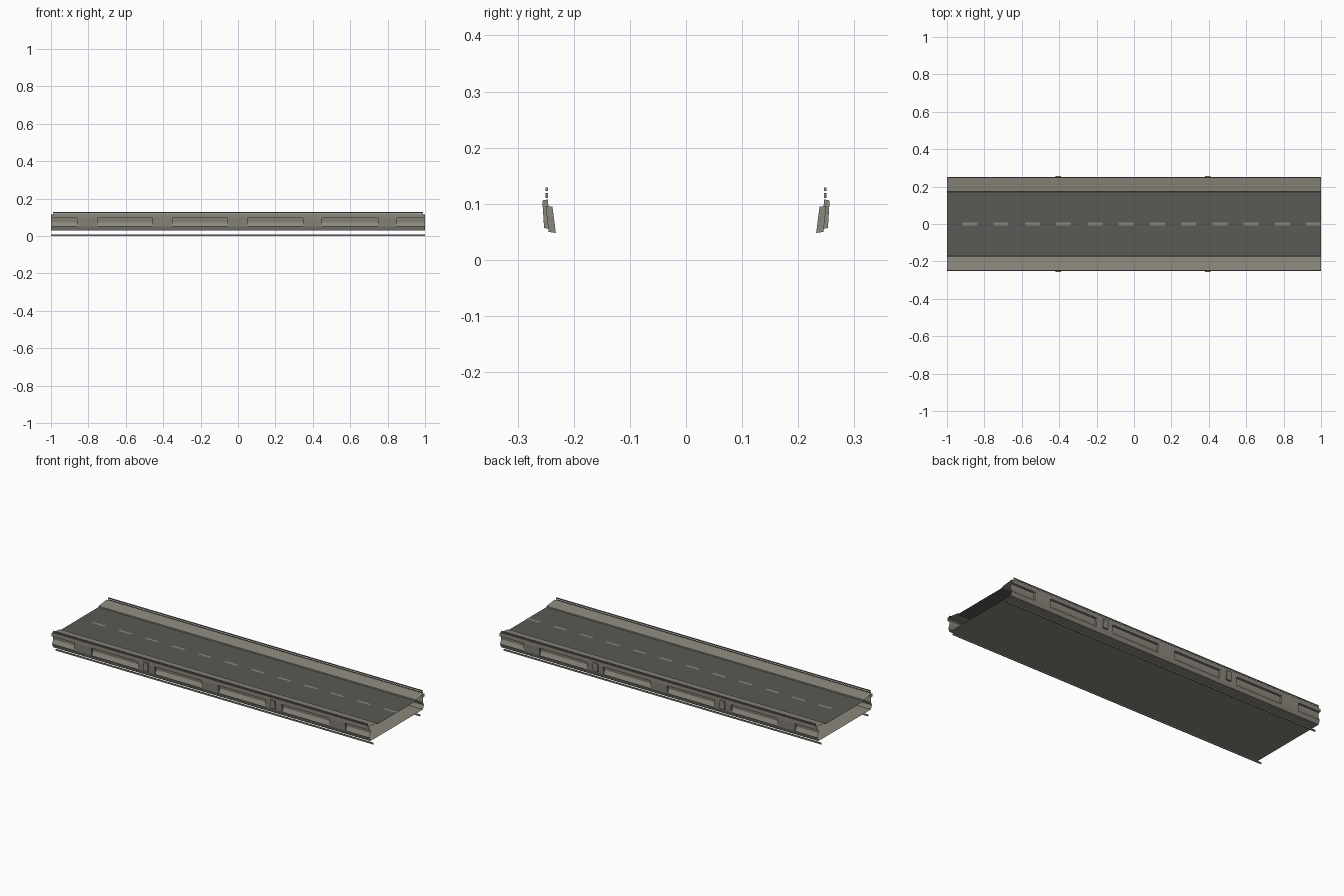
import bpy, bmesh

if "Cube" in bpy.data.objects:
    bpy.data.objects.remove(bpy.data.objects["Cube"])

def material(name, rgb):
    m = bpy.data.materials.new(name)
    m.diffuse_color = (*rgb, 1)
    m.use_nodes = True
    m.node_tree.nodes["Principled BSDF"].inputs["Base Color"].default_value = m.diffuse_color
    return m

concrete = material("warm grey concrete", (0.26, 0.245, 0.205))
asphalt = material("dark grey asphalt", (0.10, 0.10, 0.09))

def make(name, quads, mat):
    """Object from quads, each a tuple of corner points."""
    bm = bmesh.new()
    for q in quads:
        bm.faces.new([bm.verts.new(p) for p in q])
    bmesh.ops.remove_doubles(bm, verts=bm.verts, dist=1e-5)
    me = bpy.data.meshes.new(name)
    bm.to_mesh(me)
    bm.free()
    me.materials.append(mat)
    ob = bpy.data.objects.new(name, me)
    bpy.context.collection.objects.link(ob)
    return ob

def strip(profile, x0, x1, s=1):
    """Extrude an open (y, z) profile along x; s=-1 mirrors it to the front."""
    out = []
    for (ya, za), (yb, zb) in zip(profile, profile[1:]):
        q = [(x0, s*ya, za), (x0, s*yb, zb), (x1, s*yb, zb), (x1, s*ya, za)]
        out.append(q if s > 0 else q[::-1])
    return out

def prism(profile, x0, x1, s=1):
    """Closed four-sided bar along x."""
    out = strip(profile + profile[:1], x0, x1, s)
    a = [(x0, s*y, z) for y, z in profile]
    b = [(x1, s*y, z) for y, z in profile]
    out += [a[::-1], b] if s > 0 else [a, b[::-1]]
    return out

def box(y0, y1, z0, z1):
    """Rectangular cross-section."""
    return [(y0, z1), (y1, z1), (y1, z0), (y0, z0)]

# cross-sections, listed from the kerb outwards and down
top = [(0.172, 0.1), (0.173, 0.106), (0.246, 0.115), (0.25, 0.112), (0.25, 0.096)]
cheek = [(0.25, 0.096), (0.238, 0.095), (0.232, 0.048), (0.245, 0.05)]
recess = [(0.25, 0.096), (0.238, 0.095), (0.235, 0.073), (0.245, 0.05)]
solid = [recess[0], recess[3]]
lower = [(0.245, 0.05), (0.236, 0.028)]
rib = [(0.246, 0.108), (0.256, 0.106), (0.253, 0.057), (0.243, 0.055)]

# solid blocks between the long recessed panels
blocks = [(-0.86 + 0.4025*k, -0.75 + 0.4*k) for k in range(5)]
cuts = [-1] + [x for b in blocks for x in b] + [1]

for s, side in ((-1, "front"), (1, "back")):
    make(side + "_pavement", strip(top, -1, 1, s), concrete)
    # side wall alternates recess / block, with cheeks closing the recesses
    wall = strip(lower, -1, 1, s)
    for i, (x0, x1) in enumerate(zip(cuts, cuts[1:])):
        wall += strip(solid if i % 2 else recess, x0, x1, s)
    for x in cuts[1:-1]:
        wall.append([(x, s*y, z) for y, z in cheek])
    make(side + "_side_wall", wall, concrete)
    # thin handrail floating over a low lip
    make(side + "_handrail", prism(box(0.246, 0.25, 0.123, 0.129), -0.99, 0.99, s)
         + prism(box(0.246, 0.25, 0.11, 0.119), -0.99, 0.99, s), concrete)
    # two raised ribs
    make(side + "_ribs", prism(rib, -0.42, -0.39, s) + prism(rib, 0.38, 0.41, s), concrete)
    # thin open pipe hanging under the deck
    pipe = box(0.207, 0.213, 0, 0.008)
    make(side + "_under_pipe", strip(pipe + pipe[:1], -1, 1, s), concrete)

# road deck, open at both ends
make("road_surface", strip([(-0.172, 0.1), (0.172, 0.1)], -1, 1), asphalt)

# centre line dashes
dashes = []
for k in range(12):
    x = -0.917 + 0.167*k
    dashes += strip([(-0.007, 0.1015), (0.007, 0.1015)], x, min(x + 0.08, 1))
make("centre_line_dashes", dashes, concrete)

# underside of the deck
make("soffit", strip([(0.236, 0.028), (-0.236, 0.028)], -1, 1), concrete)
